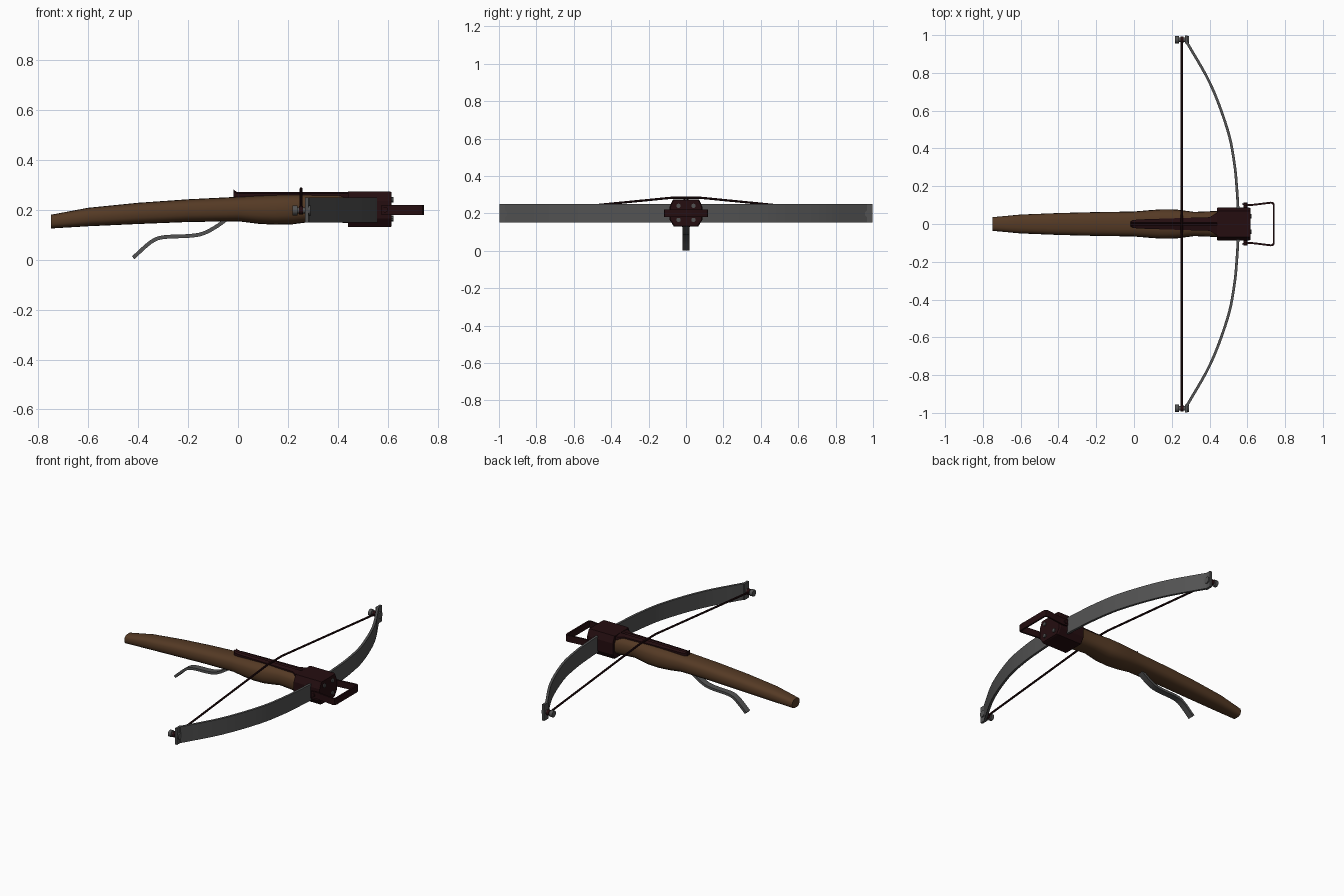
import bpy, bmesh, math
from mathutils import Vector

if "Cube" in bpy.data.objects:
    bpy.data.objects.remove(bpy.data.objects["Cube"])


def material(name, color):
    m = bpy.data.materials.new(name)
    m.use_nodes = True
    m.diffuse_color = (*color, 1)
    m.node_tree.nodes["Principled BSDF"].inputs["Base Color"].default_value = (*color, 1)
    return m


wood = material("brown wood", (0.09, 0.042, 0.018))
dark = material("dark red metal", (0.018, 0.004, 0.005))
steel = material("grey steel", (0.085, 0.085, 0.085))


def loft(name, rings, mat, smooth=True):
    """Skin a list of equal-length closed rings and cap both ends."""
    bm = bmesh.new()
    rows = [[bm.verts.new(p) for p in ring] for ring in rings]
    for a, b in zip(rows, rows[1:]):
        for i in range(len(a)):
            j = (i + 1) % len(a)
            bm.faces.new((a[i], a[j], b[j], b[i]))
    bm.faces.new(rows[0])
    bm.faces.new(rows[-1])
    bmesh.ops.recalc_face_normals(bm, faces=bm.faces)
    mesh = bpy.data.meshes.new(name)
    bm.to_mesh(mesh)
    bm.free()
    mesh.materials.append(mat)
    ob = bpy.data.objects.new(name, mesh)
    bpy.context.collection.objects.link(ob)
    if smooth:
        bpy.ops.object.select_all(action="DESELECT")
        ob.select_set(True)
        bpy.context.view_layer.objects.active = ob
        bpy.ops.object.shade_smooth_by_angle(angle=math.radians(35))
    return ob


def ribbon(name, path, across, thick, width, mat):
    """Flat strip along a path; its broad side runs along 'across'."""
    pts, w = [Vector(p) for p in path], Vector(across)
    rings = []
    for i, p in enumerate(pts):
        before = (p - pts[i - 1]).normalized() if i else None
        after = (pts[i + 1] - p).normalized() if i < len(pts) - 1 else None
        before, after = before or after, after or before
        n = (before + after).normalized().cross(w)
        n *= thick / 2 / max(0.5, math.sqrt((1 + before.dot(after)) / 2))
        h = w * width / 2
        rings.append([p + n + h, p - n + h, p - n - h, p + n - h])
    return loft(name, rings, mat)


def rod(name, a, b, r, mat, sides=12):
    a, b = Vector(a), Vector(b)
    q = (b - a).to_track_quat("Z", "Y")
    ring = [q @ Vector((r * math.cos(t), r * math.sin(t), 0))
            for t in (2 * math.pi * k / sides for k in range(sides))]
    return loft(name, [[c + v for v in ring] for c in (a, b)], mat)


def smooth_path(points, steps=5):
    """Catmull-Rom interpolation through the points."""
    p = [Vector(v) for v in points]
    p = [2 * p[0] - p[1]] + p + [2 * p[-1] - p[-2]]
    out = []
    for a, b, c, d in zip(p, p[1:], p[2:], p[3:]):
        for k in range(steps):
            t = k / steps
            out.append(0.5 * (2 * b + (c - a) * t + (2 * a - 5 * b + 4 * c - d) * t * t
                              + (3 * b - a - 3 * c + d) * t ** 3))
    return out + [p[-2]]


# Stock: rounded sections given as x, bottom, top, half width
stations = [(-0.75, 0.125, 0.18, 0.036), (-0.6, 0.134, 0.208, 0.05),
            (-0.4, 0.143, 0.228, 0.058), (-0.2, 0.151, 0.242, 0.063),
            (0, 0.154, 0.252, 0.066), (0.08, 0.144, 0.257, 0.073),
            (0.15, 0.14, 0.26, 0.078), (0.22, 0.142, 0.262, 0.077),
            (0.32, 0.155, 0.262, 0.064), (0.46, 0.145, 0.262, 0.07)]


def rounded(x, low, high, half, n=20):
    ring = []
    for k in range(n):
        c, s = math.cos(2 * math.pi * k / n), math.sin(2 * math.pi * k / n)
        ring.append((x, half * math.copysign(abs(c) ** 0.75, c),
                     (low + high) / 2 + (high - low) / 2 * math.copysign(abs(s) ** 0.75, s)))
    return ring


loft("stock", [rounded(*s) for s in stations], wood)

# Bolt rail on top of the stock, with a raised rear notch
rail = [(-0.018, 0.281, 0.014), (-0.005, 0.272, 0.02), (0.02, 0.272, 0.024),
        (0.2, 0.272, 0.03), (0.4, 0.272, 0.036), (0.44, 0.272, 0.06)]
loft("rail", [[(x, -w, 0.245), (x, w, 0.245), (x, w, z - 0.006), (x, 0.008, z),
               (x, 0, z - 0.008), (x, -0.008, z), (x, -w, z - 0.006)]
              for x, z, w in rail], dark, False)

# Eight-sided head block clamping the bow
half_block = [(0.065, 0.13), (0.088, 0.165), (0.088, 0.235), (0.07, 0.274)]
outline = half_block + [(-y, z) for y, z in reversed(half_block)]
loft("head_block", [[(x, y * s, 0.2 + (z - 0.2) * s) for y, z in outline]
                    for x, s in ((0.44, 0.97), (0.446, 1), (0.608, 1), (0.616, 0.95))],
     dark, False)
for y in (-0.04, 0.04):
    for z in (0.165, 0.24):
        rod("head_rivet", (0.61, y, z), (0.623, y, z), 0.012, steel, 10)

# Bow limb
arm = [(0.553, 0, 0.2), (0.545, 0.18, 0.2), (0.53, 0.33, 0.2), (0.495, 0.5, 0.2),
       (0.405, 0.74, 0.2), (0.278, 0.965, 0.2)]
full = [(x, -y, z) for x, y, z in reversed(arm[1:])] + arm
ribbon("bow", smooth_path(full), (0, 0, 1), 0.014, 0.1, steel)

# Limb end plates and string posts
for s in (-1, 1):
    y = 0.976 * s
    ribbon("bow_tip", [(0.276, 0.955 * s, 0.2), (0.276, 0.998 * s, 0.2)],
           (0, 0, 1), 0.014, 0.1, steel)
    rod("string_post", (0.23, y, 0.198), (0.27, y, 0.198), 0.012, steel)
    rod("post_cap", (0.218, y, 0.198), (0.238, y, 0.198), 0.02, steel)
    rod("post_head", (0.28, y, 0.198), (0.29, y, 0.198), 0.02, steel)
    # Stirrup mounting pin
    rod("stirrup_pin", (0.59, 0.075 * s, 0.2), (0.59, 0.115 * s, 0.2), 0.011, dark)

# String rising over the rail, with a wrapped centre
string = [(0.253, -0.98, 0.195), (0.253, -0.07, 0.284),
          (0.253, 0.07, 0.284), (0.253, 0.98, 0.195)]
for a, b in zip(string, string[1:]):
    rod("string", a, b, 0.006, dark, 8)
for s in (-1, 1):
    rod("string_loop", (0.245, 0.976 * s, 0.198), (0.261, 0.976 * s, 0.198), 0.017, dark)

# Foot stirrup
side = [(0.575, 0.105, 0.2), (0.595, 0.102, 0.2), (0.615, 0.1, 0.2), (0.66, 0.105, 0.2),
        (0.725, 0.113, 0.2), (0.736, 0.11, 0.2), (0.74, 0.1, 0.2)]
ribbon("stirrup", side + [(x, -y, z) for x, y, z in reversed(side)],
       (0, 0, 1), 0.01, 0.04, dark)

# Trigger lever
lever = [(-0.03, 0, 0.175), (-0.08, 0, 0.137), (-0.14, 0, 0.105), (-0.2, 0, 0.095),
         (-0.3, 0, 0.09), (-0.35, 0, 0.07), (-0.42, 0, 0.008)]
ribbon("trigger", smooth_path(lever, 4), (0, 1, 0), 0.015, 0.038, steel)
